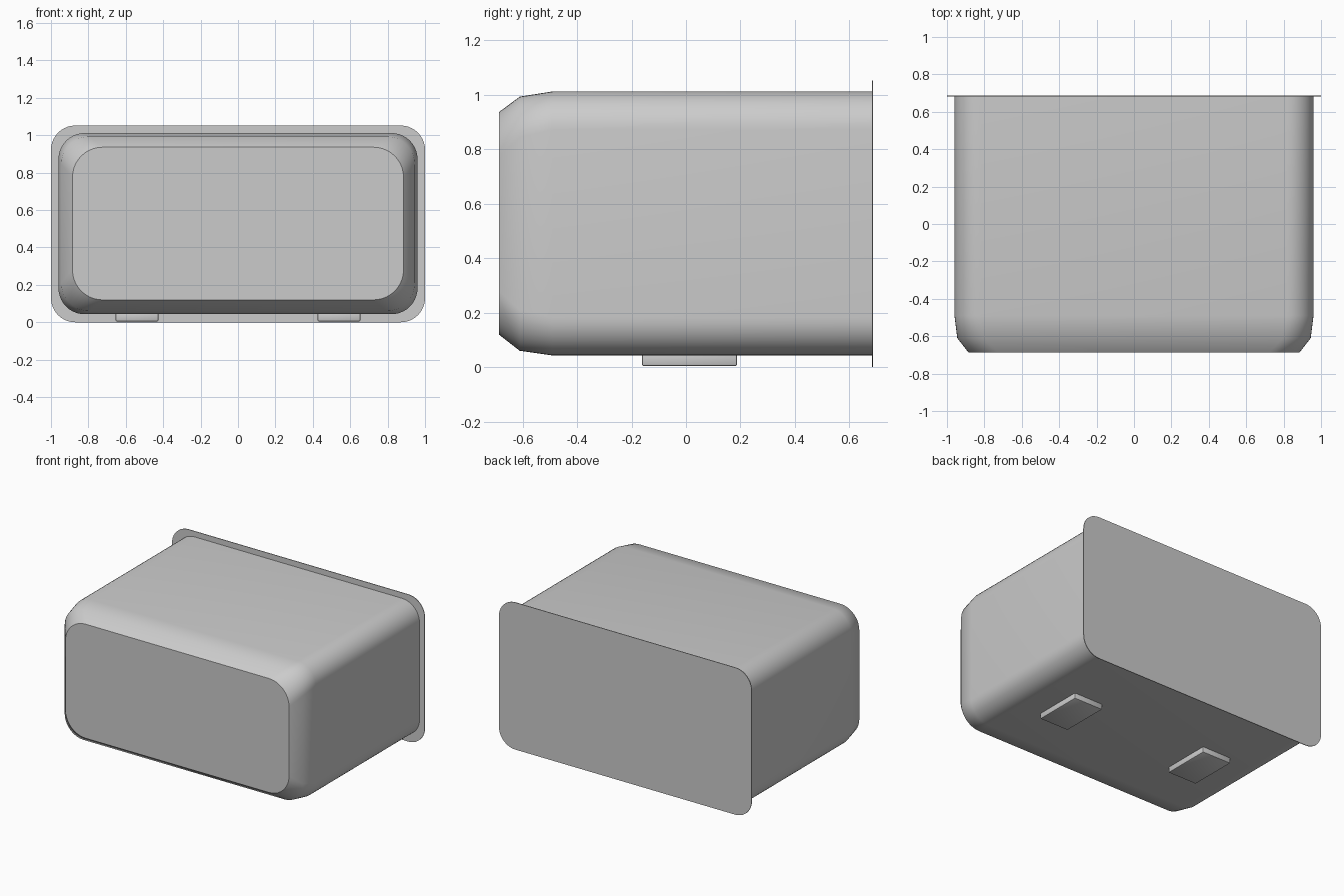
import bpy, bmesh, math

if "Cube" in bpy.data.objects:
    bpy.data.objects.remove(bpy.data.objects["Cube"])

grey = bpy.data.materials.new("light_grey")
grey.diffuse_color = (0.6, 0.6, 0.6, 1)
grey.use_nodes = True
grey.node_tree.nodes["Principled BSDF"].inputs["Base Color"].default_value = grey.diffuse_color


def outline(hw, z0, z1, r, seg=10):
    """Rounded rectangle in the x-z plane."""
    pts = []
    for k, (cx, cz) in enumerate([(hw - r, z1 - r), (r - hw, z1 - r),
                                  (r - hw, z0 + r), (hw - r, z0 + r)]):
        for i in range(seg + 1):
            a = math.radians(90) * (k + i / seg)
            pts.append((cx + r * math.cos(a), cz + r * math.sin(a)))
    return pts


def finish(name, bm, angle):
    bmesh.ops.recalc_face_normals(bm, faces=bm.faces)
    mesh = bpy.data.meshes.new(name)
    bm.to_mesh(mesh)
    bm.free()
    mesh.materials.append(grey)
    ob = bpy.data.objects.new(name, mesh)
    bpy.context.collection.objects.link(ob)
    bpy.ops.object.select_all(action='DESELECT')
    ob.select_set(True)
    bpy.context.view_layer.objects.active = ob
    bpy.ops.object.shade_smooth_by_angle(angle=math.radians(angle))
    return ob


def loft(name, sections, angle=40):
    """Skin rounded rectangles (y, half width, bottom, top, radius) and cap both ends."""
    bm = bmesh.new()
    rings = [[bm.verts.new((x, y, z)) for x, z in outline(hw, z0, z1, r)]
             for y, hw, z0, z1, r in sections]
    for a, b in zip(rings, rings[1:]):
        for i in range(len(a)):
            j = (i + 1) % len(a)
            bm.faces.new((a[i], a[j], b[j], b[i]))
    bm.faces.new(rings[0])
    bm.faces.new(rings[-1])
    return finish(name, bm, angle)


# Tub body with a two-step chamfer towards the front
loft("tub_body", [(-0.687, 0.885, 0.120, 0.936, 0.16),
                  (-0.610, 0.945, 0.060, 0.993, 0.15),
                  (-0.490, 0.960, 0.043, 1.012, 0.14),
                  (0.682, 0.960, 0.043, 1.012, 0.14)])

# Thin flange plate closing the back
loft("back_flange", [(0.682, 1.0, 0.0, 1.052, 0.13),
                     (0.687, 1.0, 0.0, 1.052, 0.13)])

# Two feet under the body
for side, name in ((-1, "left_foot"), (1, "right_foot")):
    bm = bmesh.new()
    bmesh.ops.create_cube(bm, size=1)
    for v in bm.verts:
        v.co = (side * 0.54 + v.co.x * 0.23, 0.013 + v.co.y * 0.35,
                0.03 + v.co.z * 0.052)
    bmesh.ops.bevel(bm, geom=bm.edges[:], offset=0.008, segments=2,
                    affect='EDGES', profile=0.5)
    finish(name, bm, 40)
